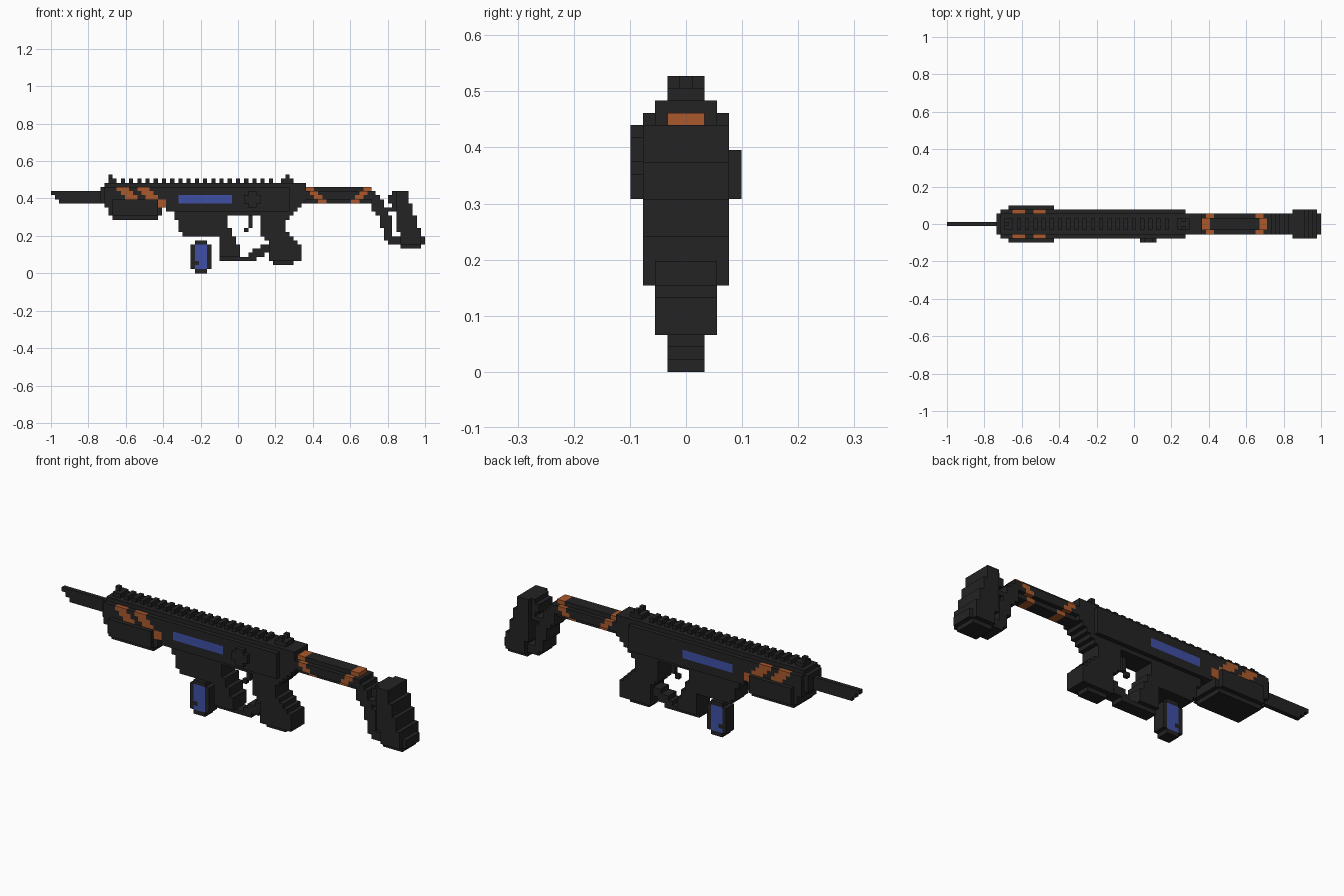
import bpy, bmesh, math
from mathutils import Vector

if "Cube" in bpy.data.objects:
    bpy.data.objects.remove(bpy.data.objects["Cube"])

V = 2 / 91  # block size: the model is 91 blocks long, 9 deep, 24 high


def material(name, rgb):
    m = bpy.data.materials.new(name)
    m.diffuse_color = (*rgb, 1)
    m.use_nodes = True
    bsdf = m.node_tree.nodes["Principled BSDF"]
    bsdf.inputs["Base Color"].default_value = (*rgb, 1)
    bsdf.inputs["Roughness"].default_value = 0.8
    return m


DARK, ORANGE, BLUE = 0, 1, 2
MATS = [material("charcoal", (0.017, 0.017, 0.017)),
        material("burnt orange", (0.40, 0.10, 0.025)),
        material("deep blue", (0.05, 0.08, 0.38))]


def box(x0, x1, z0, z1, y0, y1=None):
    """Cells of a block; a single y value means symmetric about the middle."""
    if y1 is None:
        y0, y1 = -y0, y0 + 1
    return {(x, y, z) for x in range(x0, x1) for y in range(y0, y1) for z in range(z0, z1)}


def rows(top, spans, half):
    """Side profile listed from the top layer down, one (start, end) per layer."""
    return set().union(*(box(a, b, top - n, top - n + 1, half) for n, (a, b) in enumerate(spans)))


def build(name, cells, paint=()):
    """Make the outer shell of a set of cells; paint is a list of (rule, colour)."""
    bm = bmesh.new()
    verts = {}

    def vert(p):
        if p not in verts:
            verts[p] = bm.verts.new(((p[0] - 45.5) * V, (p[1] - 0.5) * V, p[2] * V))
        return verts[p]

    for c in cells:
        colour = next((col for rule, col in paint if rule(*c)), DARK)
        for axis in range(3):
            u, w = (axis + 1) % 3, (axis + 2) % 3
            for side in (0, 1):
                near = list(c)
                near[axis] += 2 * side - 1
                if tuple(near) in cells:
                    continue
                corners = []
                for a, b in ((0, 0), (1, 0), (1, 1), (0, 1)):
                    p = list(c)
                    p[axis] += side
                    p[u] += a
                    p[w] += b
                    corners.append(vert(tuple(p)))
                f = bm.faces.new(corners if side else corners[::-1])
                f.material_index = colour
    bmesh.ops.dissolve_limit(bm, angle_limit=0.01, verts=bm.verts[:], edges=bm.edges[:],
                             delimit={'MATERIAL'})
    # lower the model so its middle is on y = 0
    bmesh.ops.translate(bm, vec=Vector((0, 0, 0)), verts=bm.verts[:])
    me = bpy.data.meshes.new(name)
    bm.to_mesh(me)
    bm.free()
    for m in MATS:
        me.materials.append(m)
    ob = bpy.data.objects.new(name, me)
    bpy.context.collection.objects.link(ob)
    return ob


def in_rows(x, z, top, spans):
    return 0 <= top - z < len(spans) and spans[top - z][0] <= x < spans[top - z][1]


# Barrel
build("barrel", rows(19, [(0, 13), (1, 13), (2, 13)], 0))

# Receiver with slanted stripes and a side window strip
stripe_a = [(16, 19), (17, 20), (18, 21)]
stripe_b = [(21, 24), (22, 25), (23, 26), (25, 28), (26, 28)]
receiver = (box(13, 58, 16, 21, 3) | box(12, 13, 17, 21, 2) | box(13, 62, 21, 22, 2)
            | box(58, 62, 17, 21, 2) | box(58, 61, 16, 17, 2)
            | box(28, 58, 15, 16, 3) | box(58, 60, 15, 16, 2)
            | box(30, 59, 14, 15, 2))
build("receiver", receiver, [
    (lambda x, y, z: abs(y) == 3 and (in_rows(x, z, 20, stripe_a) or in_rows(x, z, 20, stripe_b)), ORANGE),
    (lambda x, y, z: abs(y) == 3 and 31 <= x < 44 and 17 <= z < 19, BLUE)])

# Foreguard under the barrel
build("foreguard", box(15, 26, 14, 18, 4) | box(14, 27, 14, 16, 3) | box(15, 26, 13, 14, 3))

# Top rail teeth and sights
teeth = set()
for x in range(17, 55, 2):
    teeth |= box(x, x + 1, 22, 23, 1)
build("rail_teeth", teeth)
build("front_sight", box(14, 16, 22, 23, 1) | box(14, 15, 23, 24, 0))
build("rear_sight", box(56, 59, 22, 23, 1)
      | box(57, 58, 23, 24, -1, 0) | box(57, 58, 23, 24, 1, 2))

# Cross-shaped knob on the front side
build("side_knob", box(47, 51, 17, 19, -4, -3) | box(48, 50, 16, 20, -4, -3))

# Magazine well, trigger guard and trigger
build("magazine_well", rows(13, [(30, 43), (31, 43), (31, 43), (31, 44), (32, 44)], 2))
build("trigger_guard", rows(8, [(41, 45), (41, 45), (41, 46), (41, 46), (41, 46)], 2)
      | box(41, 50, 3, 4, 1) | box(48, 52, 4, 5, 1) | box(49, 53, 5, 6, 1) | box(51, 53, 6, 7, 1))
build("trigger", box(48, 49, 11, 14, 0) | box(47, 48, 10, 11, 0))

# Pistol grip
build("grip", rows(13, [(51, 58), (51, 57), (51, 57), (51, 57), (51, 58), (52, 59),
                        (53, 60), (53, 61), (53, 61), (53, 61), (53, 61)], 2)
      | box(54, 59, 2, 3, 1))

# Detached magazine with coloured side windows
build("magazine", box(34, 39, 1, 7, 1) | box(35, 38, 0, 8, 1), [
    (lambda x, y, z: abs(y) == 1 and 35 <= x < 38 and 1 <= z < 7
     and (x, z) != (35, 2), BLUE)])

# Stock tube with two slanted bands
band_a = [(62, 64), (63, 65), (64, 66), (65, 67)]
band_b = [(76, 78), (75, 77), (74, 76), (73, 75)]
build("stock_tube", box(62, 78, 17, 21, 1) | box(62, 78, 18, 20, 2), [
    (lambda x, y, z: in_rows(x, z, 20, band_a) or in_rows(x, z, 20, band_b), ORANGE)])

# Stock strut and butt
build("stock_strut", rows(19, [(78, 79), (78, 80), (78, 81), (78, 81), (78, 83), (79, 82), (80, 83),
                               (80, 83), (80, 83), (81, 83), (81, 83), (81, 85), (82, 85)], 2))
butt = rows(19, [(83, 87), (82, 87), (82, 87), (83, 88), (82, 88), (84, 88), (84, 89), (84, 89),
                 (84, 89), (84, 90), (85, 90), (85, 91), (85, 91), (85, 90)], 3)
build("stock_butt", {(x, y, z) for x, y, z in butt
                     if abs(y) < 3 or (84 <= x < 90 and z >= 7)})
